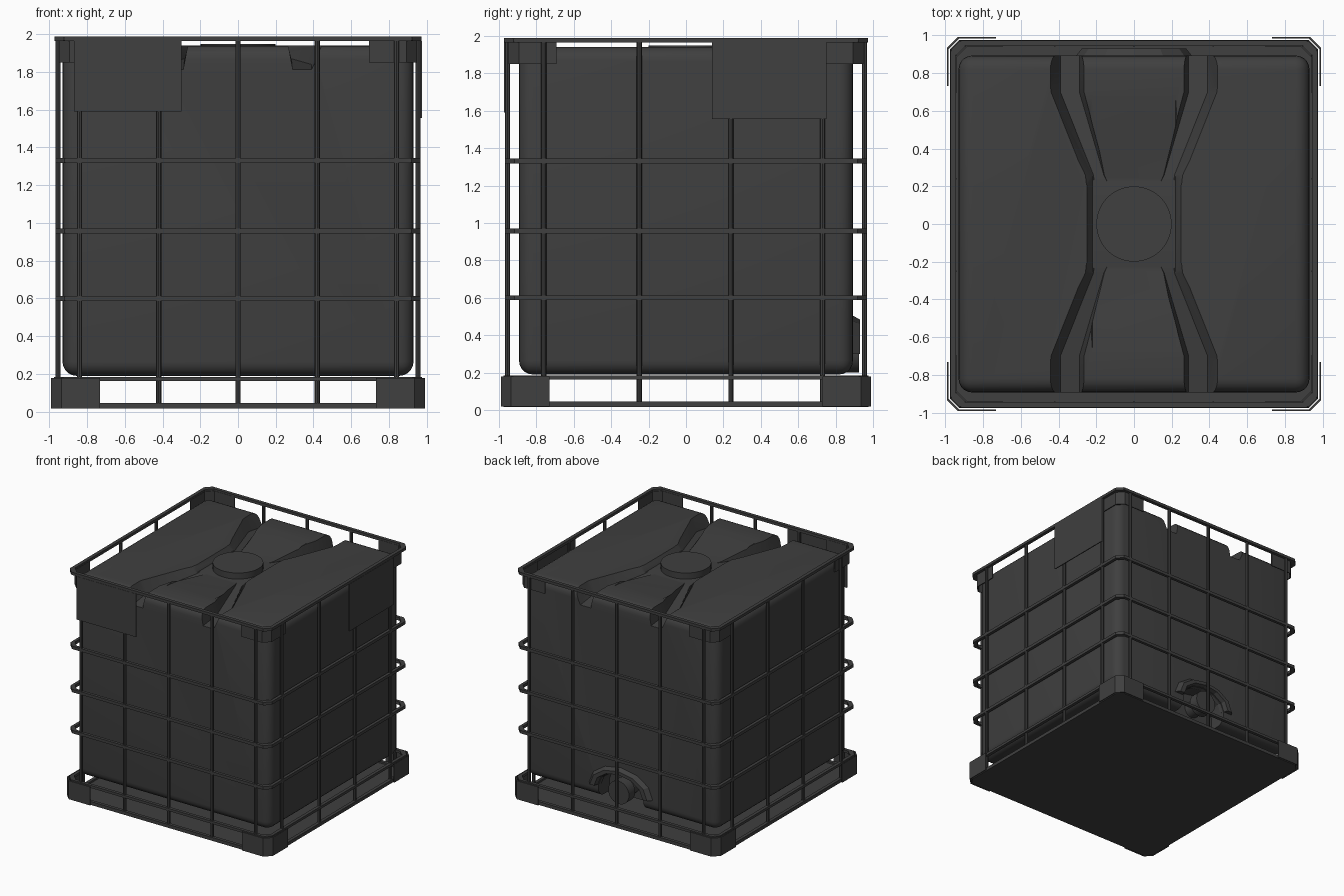
import bpy, bmesh, math
from mathutils import Vector

if "Cube" in bpy.data.objects:
    bpy.data.objects.remove(bpy.data.objects["Cube"])

mat = bpy.data.materials.new("charcoal grey")
mat.use_nodes = True
mat.diffuse_color = (0.05, 0.05, 0.05, 1)
mat.node_tree.nodes["Principled BSDF"].inputs["Base Color"].default_value = mat.diffuse_color


def add(name, bm):
    bmesh.ops.recalc_face_normals(bm, faces=bm.faces)
    mesh = bpy.data.meshes.new(name)
    bm.to_mesh(mesh)
    bm.free()
    mesh.materials.append(mat)
    ob = bpy.data.objects.new(name, mesh)
    bpy.context.collection.objects.link(ob)
    return ob


def activate(ob):
    bpy.ops.object.select_all(action='DESELECT')
    ob.select_set(True)
    bpy.context.view_layer.objects.active = ob


def smooth(ob, angle=35):
    activate(ob)
    bpy.ops.object.shade_smooth_by_angle(angle=math.radians(angle))


def loft(name, sections):
    """Capped skin over closed sections with equal point counts."""
    bm = bmesh.new()
    rings = [[bm.verts.new(p) for p in s] for s in sections]
    n = len(rings[0])
    for a, b in zip(rings, rings[1:]):
        for i in range(n):
            j = (i + 1) % n
            bm.faces.new((a[i], a[j], b[j], b[i]))
    bm.faces.new(rings[0])
    bm.faces.new(rings[-1])
    return add(name, bm)


def box(name, lo, hi):
    bm = bmesh.new()
    bmesh.ops.create_cube(bm, size=1)
    lo, hi = Vector(lo), Vector(hi)
    for v in bm.verts:
        v.co = (lo + hi) / 2 + v.co * (hi - lo)
    return add(name, bm)


def cylinder(name, radius, start, end, sides=32):
    start, end = Vector(start), Vector(end)
    axis = end - start
    bm = bmesh.new()
    bmesh.ops.create_cone(bm, cap_ends=True, segments=sides, radius1=radius,
                          radius2=radius, depth=axis.length)
    turn = axis.to_track_quat('Z', 'Y')
    for v in bm.verts:
        v.co = turn @ v.co + (start + end) / 2
    ob = add(name, bm)
    smooth(ob)
    return ob


def outline(half, cut):
    """Square with chamfered corners."""
    c = half - cut
    return [(sx * x, sy * y) for sx, sy, flip in
            ((1, 1, 0), (-1, 1, 1), (-1, -1, 0), (1, -1, 1))
            for x, y in (((c, half), (half, c)) if flip else ((half, c), (c, half)))]


def rail(name, half, z, width, height):
    """Hoop of rectangular tube around the cage."""
    sections = [[(x, y, zz) for x, y in outline(h, 0.05)]
                for h, zz in ((half, z), (half, z + height),
                              (half - width, z + height), (half - width, z))]
    bm = bmesh.new()
    rings = [[bm.verts.new(p) for p in s] for s in sections]
    for k in range(4):
        a, b = rings[k], rings[(k + 1) % 4]
        for i in range(8):
            j = (i + 1) % 8
            bm.faces.new((a[i], a[j], b[j], b[i]))
    bmesh.ops.bevel(bm, geom=[e for e in bm.edges if len(set(round(v.co.z, 4) for v in e.verts)) == 1
                              and e.calc_length() > 0.06], offset=width * 0.2, segments=1)
    return add(name, bm)


def corner_plate(name, half, reach, z0, z1, sx, sy):
    """Thin bent sheet wrapping one corner."""
    def path(h):
        return [(h - 0.055, h), (h, h - 0.055)]
    outer = [(half - reach, half)] + path(half) + [(half, half - reach)]
    t = half - 0.008
    inner = [(t, half - reach)] + path(t)[::-1] + [(half - reach, t)]
    loop = outer + inner
    return loft(name, [[(sx * x, sy * y, z) for x, y in loop] for z in (z0, z1)])


# Tank body with rounded edges
tank = box("tank", (-0.93, -0.893, 0.19), (0.93, 0.893, 1.94))
bevel = tank.modifiers.new("round", 'BEVEL')
bevel.width = 0.075
bevel.segments = 5

# Moulded channels and the sunken filling area in the lid
cutters = []
for sx in (-1, 1):
    for sy in (-1, 1):
        cutters.append(loft("channel_cutter", [
            [(sx * a, sy * y, 1.96), (sx * b, sy * y, 1.96),
             (sx * (b - 0.06), sy * y, z), (sx * (a + 0.03), sy * y, z)]
            for y, a, b, z in ((0.2, 0.1, 0.268, 1.898), (0.26, 0.13, 0.275, 1.89),
                               (0.7, 0.26, 0.45, 1.84), (1.0, 0.26, 0.45, 1.8))]))
cutters.append(loft("lid_cutter", [
    [(-0.27, y, 1.97), (0.27, y, 1.97), (0.22, y, z), (-0.22, y, z)]
    for y, z in ((-0.72, 1.945), (-0.24, 1.895), (0.24, 1.895), (0.72, 1.945))]))

# Arched outlet recess at the back
RX, RZ, CZ = 0.3, 0.2, 0.3
arch = [(math.cos(math.pi * i / 6), math.sin(math.pi * i / 6)) for i in range(7)]
profile = [(RX * 0.72 * c, CZ + RZ * 0.72 * s) for c, s in arch]
profile += [(-RX * 0.72, 0.1), (RX * 0.72, 0.1)]
cutters.append(loft("recess_cutter", [[(x, y, z) for x, z in profile] for y in (0.74, 1.0)]))

for cutter in cutters:
    cutter.hide_render = True
    mod = tank.modifiers.new("cut", 'BOOLEAN')
    mod.operation = 'DIFFERENCE'
    mod.solver = 'EXACT'
    mod.object = cutter
activate(tank)
bpy.ops.object.convert(target='MESH')
for cutter in cutters:
    bpy.data.objects.remove(cutter)
smooth(tank, 30)

# Hood, outlet valve and filling cap
loft("outlet_hood", [[(RX * k * c, y, CZ + RZ * k * s) for k, y in
                      ((1.08, 0.87), (0.92, 0.93), (0.78, 0.93), (0.7, 0.86))] for c, s in arch])
cylinder("valve_body", 0.07, (0, 0.7, CZ), (0, 0.86, CZ), 20)
cylinder("valve_cap", 0.1, (0, 0.84, CZ), (0, 0.925, CZ), 24)
cylinder("filling_cap", 0.2, (0, 0, 1.88), (0, 0, 1.948))

# Cage hoops and pallet rails
rail("top_rail", 0.972, 1.964, 0.03, 0.024)
for i, z in enumerate((0.6, 0.957, 1.332)):
    rail("cage_hoop_%d" % (i + 1), 0.968, z - 0.013, 0.026, 0.026)
rail("pallet_upper_rail", 0.975, 0.163, 0.028, 0.022)
rail("pallet_lower_rail", 0.975, 0.02, 0.028, 0.025)

# Upright cage bars on all four sides
for side in (-1, 1):
    for x in (-0.84, -0.42, 0, 0.42, 0.84):
        cylinder("cage_bar", 0.014, (x, side * 0.954, 0.03), (x, side * 0.954, 1.97), 8)
    for y in (-0.76, -0.25, 0.24, 0.73):
        cylinder("side_cage_bar", 0.014, (side * 0.954, y, 0.03), (side * 0.954, y, 1.97), 8)

# Pallet sheet, corner shoes and top corner brackets
loft("pallet_sheet", [[(x, y, z) for x, y in outline(0.975, 0.05)] for z in (0.016, 0.03)])
for sx in (-1, 1):
    for sy in (-1, 1):
        corner_plate("pallet_corner", 0.99, 0.26, 0.018, 0.178, sx, sy)
        corner_plate("top_bracket", 0.948, 0.255, 1.85, 1.972, sx, sy)

# Label plates on the front and the +x side
box("front_plate", (-0.87, -0.974, 1.59), (-0.3, -0.966, 1.965))
box("side_plate", (0.966, 0.14, 1.555), (0.974, 0.75, 1.965))
